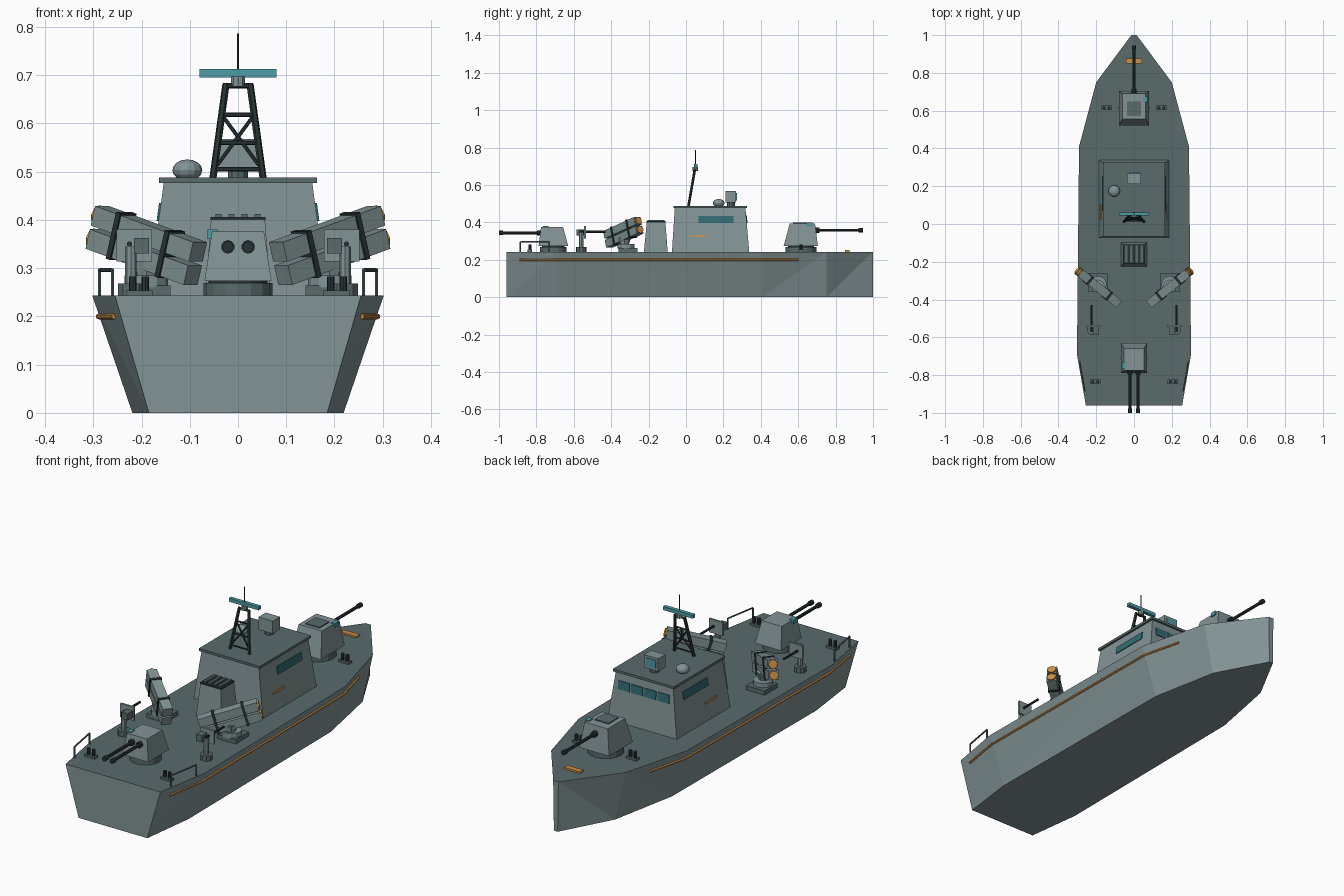
import bpy, bmesh, math
from mathutils import Vector, Matrix

cube = bpy.data.objects.get("Cube")
if cube:
    bpy.data.objects.remove(cube, do_unlink=True)


def material(name, *rgb):
    m = bpy.data.materials.new(name)
    m.use_nodes = True
    m.diffuse_color = (*rgb, 1)
    m.node_tree.nodes["Principled BSDF"].inputs["Base Color"].default_value = (*rgb, 1)
    return m


GREY = material("hull grey", 0.225, 0.295, 0.3)
DECK = material("deck grey", 0.1, 0.145, 0.148)
BLACK = material("gunmetal", 0.022, 0.034, 0.035)
TEAL = material("sensor teal", 0.075, 0.34, 0.38)
GLASS = material("window glass", 0.03, 0.15, 0.17)
ORANGE = material("marking orange", 0.62, 0.28, 0.065)
D = 0.243  # deck height


def finish(name, bm, *mats, smooth=False):
    bmesh.ops.recalc_face_normals(bm, faces=bm.faces)
    me = bpy.data.meshes.new(name)
    bm.to_mesh(me)
    bm.free()
    for m in mats:
        me.materials.append(m)
    for p in me.polygons:
        p.use_smooth = smooth
    ob = bpy.data.objects.new(name, me)
    bpy.context.collection.objects.link(ob)
    return ob


def frustum(name, mat, low, high, z0, z1, place=None):
    """Block between two rectangles given as (x0, x1, y0, y1)."""
    bm = bmesh.new()
    rings = []
    for (x0, x1, y0, y1), z in ((low, z0), (high, z1)):
        rings.append([bm.verts.new((x, y, z)) for x, y in ((x0, y0), (x1, y0), (x1, y1), (x0, y1))])
    a, b = rings
    bm.faces.new(a[::-1])
    bm.faces.new(b)
    for i in range(4):
        j = (i + 1) % 4
        bm.faces.new((a[i], a[j], b[j], b[i]))
    if place:
        bm.transform(place)
    return finish(name, bm, mat)


def box(name, mat, centre, size, place=None):
    (x, y, z), (w, d, h) = centre, size
    r = (x - w / 2, x + w / 2, y - d / 2, y + d / 2)
    return frustum(name, mat, r, r, z - h / 2, z + h / 2, place)


def rod(name, mat, a, b, radius, sides=8, top=None, place=None):
    """Cylinder or cone from a to b."""
    a, b = Vector(a), Vector(b)
    m = Matrix.Translation((a + b) / 2) @ (b - a).to_track_quat("Z", "Y").to_matrix().to_4x4()
    bm = bmesh.new()
    bmesh.ops.create_cone(bm, cap_ends=True, segments=sides, radius1=radius,
                          radius2=radius if top is None else top, depth=(b - a).length, matrix=m)
    if place:
        bm.transform(place)
    return finish(name, bm, mat)


# Hull: stations of (y, half width at deck), bottom narrowed
STATIONS = [(-0.96, 0.255), (-0.69, 0.302), (0.41, 0.291), (0.75, 0.2), (1.0, 0.014)]
NARROW = 0.725


def half_width(y, z):
    for (y0, w0), (y1, w1) in zip(STATIONS, STATIONS[1:]):
        if y0 <= y <= y1:
            w = w0 + (w1 - w0) * (y - y0) / (y1 - y0)
            return w * (NARROW + (1 - NARROW) * z / D)


bm = bmesh.new()
deck, keel = {}, {}
for s in (-1, 1):
    deck[s] = [bm.verts.new((s * w, y, D)) for y, w in STATIONS]
    keel[s] = [bm.verts.new((s * w * NARROW, y, 0)) for y, w in STATIONS]
    for i in range(len(STATIONS) - 1):
        bm.faces.new((keel[s][i], keel[s][i + 1], deck[s][i + 1]))
        bm.faces.new((keel[s][i], deck[s][i + 1], deck[s][i]))
for i in (0, -1):
    bm.faces.new((keel[-1][i], keel[1][i], deck[1][i], deck[-1][i]))
bm.faces.new(deck[-1] + deck[1][::-1]).material_index = 1
bm.faces.new(keel[-1] + keel[1][::-1])
finish("hull", bm, GREY, DECK)

# Orange rubbing strips and stern railings
for s in (-1, 1):
    pts = [(s * (half_width(y, 0.2) + 0.002), y, 0.2) for y in (-0.89, -0.69, 0.41, 0.6)]
    for a, b in zip(pts, pts[1:]):
        rod("rubbing_strip", ORANGE, a, b, 0.006, 6)
    feet = [Vector((s * (half_width(y, D) - 0.008), y, D)) for y in (-0.885, -0.73)]
    tops = [f + Vector((0, 0, 0.053)) for f in feet]
    for a, b in ((feet[0], tops[0]), (tops[0], tops[1]), (tops[1], feet[1])):
        rod("stern_rail", DECK, a, b, 0.004, 6)
box("bow_marker", ORANGE, (0, 0.862, D + 0.004), (0.084, 0.026, 0.009))

# Bollards
for s in (-1, 1):
    for x, y in ((0.145, 0.615), (0.205, -0.835)):
        box("bollard_plate", DECK, (s * x, y, D + 0.005), (0.055, 0.025, 0.012))
        for dx in (-0.013, 0.013):
            rod("bollard", BLACK, (s * x + dx, y, D), (s * x + dx, y, 0.283), 0.008)

# Bridge house with sloping walls
ZB, ZT = D, 0.476


def wall(low, high, z):
    return low + (high - low) * (z - ZB) / (ZT - ZB)


def side_x(z):
    return wall(0.186, 0.154, z)


def fore_y(z):
    return wall(0.338, 0.318, z)


frustum("bridge_house", GREY, (-0.186, 0.186, -0.075, 0.338), (-0.154, 0.154, -0.06, 0.318), ZB, ZT)
box("bridge_roof", DECK, (0, 0.13, 0.482), (0.328, 0.394, 0.012))


def side_plate(name, mat, s, y0, y1, z0, z1, out):
    rects = [tuple(sorted((s * (side_x(z) - 0.004), s * (side_x(z) + out)))) + (y0, y1) for z in (z0, z1)]
    frustum(name, mat, *rects, z0, z1)


for s in (-1, 1):
    side_plate("side_window", GLASS, s, 0.068, 0.255, 0.398, 0.435, 0.004)
    side_plate("side_marking", ORANGE, s, 0.02, 0.104, 0.322, 0.331, 0.005)
for i in range(4):
    x = (i - 1.5) * 0.071
    frustum("fore_window", GLASS,
            *[(x - 0.031, x + 0.031, fore_y(z) - 0.004, fore_y(z) + 0.004) for z in (0.398, 0.438)],
            0.398, 0.438)

# Roof gear: dome and director
rod("dome_base", GREY, (-0.105, 0.175, 0.486), (-0.105, 0.175, 0.497), 0.02, 12)
bm = bmesh.new()
bmesh.ops.create_uvsphere(bm, u_segments=12, v_segments=8, radius=0.031,
                          matrix=Matrix.Translation((-0.105, 0.175, 0.503)) @ Matrix.Diagonal((1, 1, 0.72, 1)))
finish("radar_dome", bm, GREY)
rod("director_post", DECK, (0, 0.24, 0.486), (0, 0.24, 0.51), 0.022, 10)
box("director_box", GREY, (0, 0.24, 0.537), (0.076, 0.055, 0.062))
box("director_lens", TEAL, (0, 0.269, 0.537), (0.05, 0.005, 0.04))


# Leaning lattice mast
def mast(s, z):
    t = (z - 0.486) / 0.195
    return Vector((s * (0.052 - 0.027 * t), 0.013 + 0.034 * t, z))


for s in (-1, 1):
    rod("mast_leg", BLACK, mast(s, 0.486), mast(s, 0.682), 0.0075, 6)
    rod("mast_brace", BLACK, mast(s, 0.618), mast(-s, 0.505), 0.004, 6)
for z in (0.505, 0.56, 0.618):
    rod("mast_bar", BLACK, mast(-1, z), mast(1, z), 0.0045, 6)
rod("mast_bar", BLACK, mast(-1, 0.678), mast(1, 0.678), 0.006, 6)
rod("radar_pivot", GREY, (0, 0.05, 0.676), (0, 0.05, 0.697), 0.015, 10)
box("radar_bar", TEAL, (0, 0.053, 0.704), (0.16, 0.018, 0.017))
rod("mast_aerial", BLACK, (0, 0.05, 0.71), (0, 0.05, 0.786), 0.0025, 6)

# Funnel with slatted top
frustum("funnel", GREY, (-0.068, 0.068, -0.225, -0.098), (-0.056, 0.056, -0.21, -0.11), D, 0.4)
box("funnel_cap", BLACK, (0, -0.16, 0.403), (0.114, 0.102, 0.007))
for i in range(4):
    box("funnel_slat", DECK, ((i - 1.5) * 0.027, -0.16, 0.409), (0.013, 0.09, 0.007))


# Gun turrets, modelled facing +y
def turret(name, y, turn, k, h, barrels, length, hatch):
    m = Matrix.Translation((0, y, D)) @ Matrix.Rotation(turn, 4, "Z")
    rod(name + "_ring", DECK, (0, 0, 0), (0, 0, 0.026), 0.082 * k, 16, place=m)
    rod(name + "_collar", BLACK, (0, 0, 0.024), (0, 0, 0.036), 0.07 * k, 16, place=m)
    low = [v * k for v in (-0.08, 0.08, -0.093, 0.09)]
    high = [v * k for v in (-0.062, 0.062, -0.06, 0.075)]
    frustum(name + "_house", GREY, low, high, 0.03, h, m)
    box(name + "_sensor", TEAL, (0.06 * k, 0.045 * k, h - 0.006), (0.022, 0.03, 0.02), m)
    if hatch:
        box(name + "_hatch", DECK, (0, -0.005, h + 0.002), (0.074, 0.075, 0.006), m)
    z = h * 0.76
    for x in barrels:
        rod(name + "_mantlet", BLACK, (x, 0.06 * k, z), (x, 0.1 * k, z), 0.014, 10, place=m)
        rod(name + "_barrel", BLACK, (x, 0.06 * k, z), (x, length, z), 0.0075, place=m)
        rod(name + "_muzzle", BLACK, (x, length - 0.022, z), (x, length, z), 0.0115, place=m)


turret("fore_turret", 0.615, 0, 1.0, 0.152, (0,), 0.33, True)
turret("aft_turret", -0.71, math.pi, 0.87, 0.133, (-0.021, 0.021), 0.29, False)

# Angled twin launchers and small shielded guns, both sides
for s in (-1, 1):
    box("launcher_base", DECK, (s * 0.19, -0.31, D + 0.01), (0.1, 0.1, 0.022))
    rod("launcher_turntable", GREY, (s * 0.19, -0.32, 0.26), (s * 0.19, -0.32, 0.285), 0.045, 12)
    rod("launcher_cradle", GREY, (s * 0.19, -0.33, 0.285), (s * 0.19, -0.33, 0.32), 0.026, 8, top=0.036)
    m = (Matrix.Translation((s * 0.19, -0.335, 0.347)) @ Matrix.Rotation(-s * math.radians(51), 4, "Z")
         @ Matrix.Rotation(math.radians(16), 4, "X"))
    for z in (-0.025, 0.025):
        box("launch_tube", GREY, (0, 0, z), (0.046, 0.272, 0.042), m)
        rod("launch_tube_cap", ORANGE, (0, 0.13, z), (0, 0.143, z), 0.021, 8, place=m)
    for y in (-0.065, 0.07):
        box("launcher_band", BLACK, (0, y, 0), (0.054, 0.012, 0.1), m)

    rod("small_gun_base", DECK, (s * 0.222, -0.56, D), (s * 0.222, -0.56, 0.268), 0.028, 10)
    rod("small_gun_post", GREY, (s * 0.222, -0.56, 0.26), (s * 0.222, -0.56, 0.345), 0.012)
    box("small_gun_shield", GREY, (s * 0.215, -0.54, 0.347), (0.074, 0.01, 0.066))
    box("small_gun_receiver", DECK, (s * 0.2, -0.562, 0.346), (0.032, 0.045, 0.032))
    rod("small_gun_barrel", BLACK, (s * 0.225, -0.57, 0.35), (s * 0.225, -0.43, 0.35), 0.0055)
